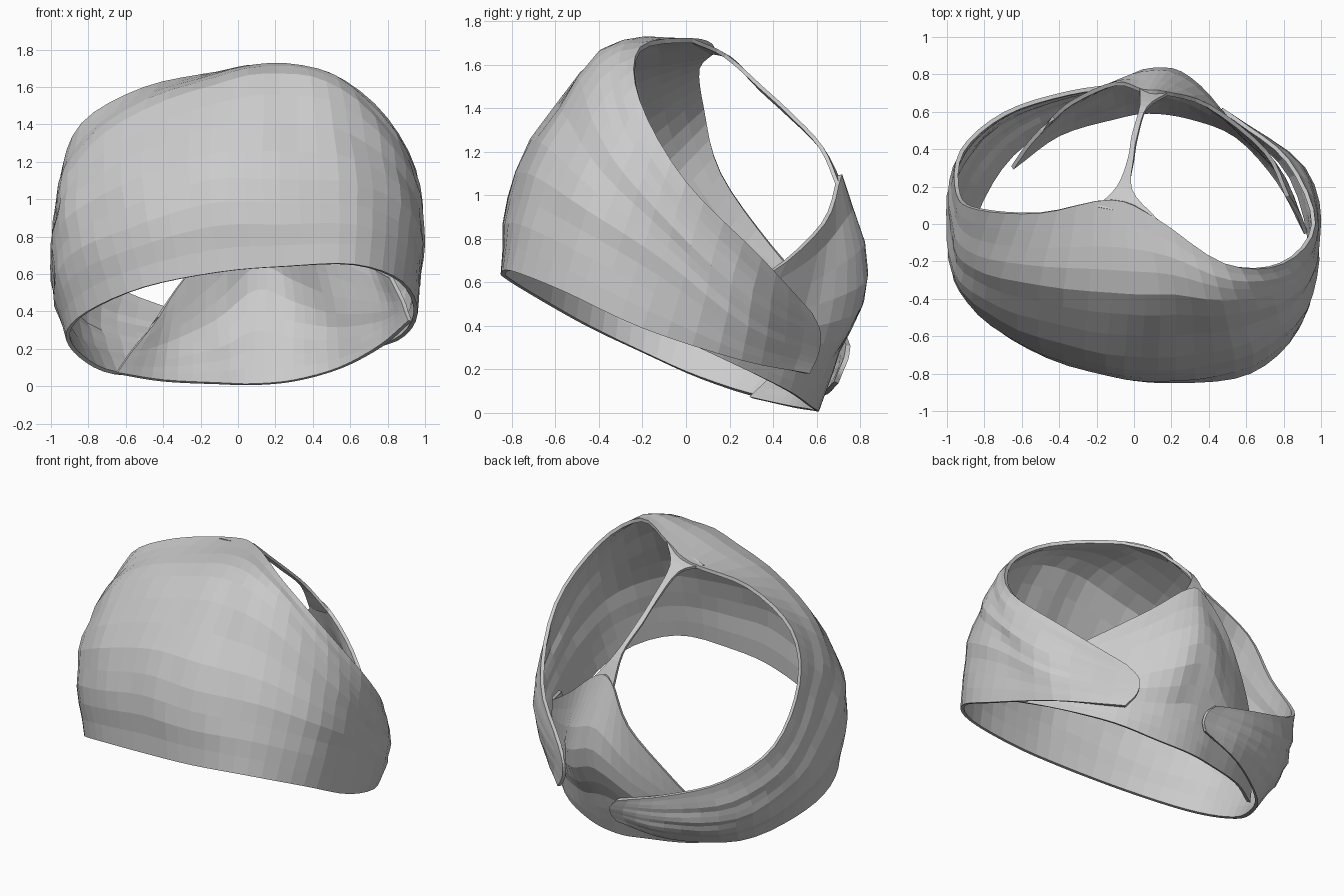
import bpy, bmesh, math
from mathutils import Vector

cube = bpy.data.objects.get("Cube")
if cube:
    bpy.data.objects.remove(cube, do_unlink=True)

fabric = bpy.data.materials.new("light grey fabric")
fabric.use_nodes = True
grey = (0.6, 0.6, 0.6, 1)
fabric.diffuse_color = grey
fabric.node_tree.nodes["Principled BSDF"].inputs["Base Color"].default_value = grey


def resample(points, steps):
    """Smooth curve through the points, with a fixed number of steps per span."""
    pts = [Vector(p) for p in points]
    pts = [2 * pts[0] - pts[1]] + pts + [2 * pts[-1] - pts[-2]]
    out = []
    for i in range(1, len(pts) - 2):
        a, b, c, d = pts[i - 1:i + 3]
        for s in range(steps):
            t = s / steps
            out.append(b + (c - a) * t / 2 + (a - b * 2.5 + c * 2 - d / 2) * t * t
                       + (b * 3 - a - c * 3 + d) * t ** 3 / 2)
    return out + [pts[-2]]


def cloth(name, guides, along, across, pleat=0.0, thickness=0.022):
    """Loft a sheet of cloth across guide curves, ripple it and thicken it."""
    curves = [resample(g, along) for g in guides]
    columns = [resample(col, across) for col in zip(*curves)]
    bm = bmesh.new()
    grid = [[bm.verts.new(p) for p in col] for col in columns]
    for a, b in zip(grid, grid[1:]):
        for j in range(len(a) - 1):
            bm.faces.new((a[j], b[j], b[j + 1], a[j + 1]))
    bm.normal_update()
    # Pleats run lengthwise and fade out at the hems and ends
    rows, last = len(grid[0]) - 1, len(grid) - 1
    shifts = []
    for i, col in enumerate(grid):
        for j, v in enumerate(col):
            fade = math.sin(math.pi * j / rows) * min(1, i / 9, (last - i) / 9)
            wave = math.sin(j * 2.1 + i * 0.13) + 0.5 * math.sin(i * 1.7 + j * 0.9)
            shifts.append((v, v.normal * pleat * fade * wave))
    for v, shift in shifts:
        v.co += shift
    mesh = bpy.data.meshes.new(name)
    bm.to_mesh(mesh)
    bm.free()
    mesh.materials.append(fabric)
    obj = bpy.data.objects.new(name, mesh)
    bpy.context.collection.objects.link(obj)
    solid = obj.modifiers.new("cloth thickness", "SOLIDIFY")
    solid.thickness = thickness
    solid.offset = 0


# Wide front panel, narrowing into a wrap-around strap on each side
lower_hem = [(.02, .69, .14), (-.3, .61, .08), (-.65, .37, .07), (-.84, .07, .16),
             (-.91, -.2, .28), (-.8, -.45, .4), (-.5, -.68, .53), (-.1, -.81, .61),
             (.25, -.84, .64), (.62, -.79, .65), (.87, -.56, .56), (.95, -.2, .39),
             (.84, .25, .245), (.54, .56, .18)]
low_line = [(.05, .71, .19), (-.31, .67, .18), (-.71, .49, .22), (-.94, .18, .4),
            (-.98, -.15, .6), (-.9, -.39, .8), (-.6, -.61, .95), (-.15, -.75, 1.1),
            (.22, -.77, 1.1), (.63, -.68, 1.08), (.91, -.45, .93), (.97, -.1, .7),
            (.89, .28, .4), (.48, .6, .27)]
high_line = [(.04, .735, .25), (-.34, .69, .29), (-.74, .54, .38), (-.96, .27, .6),
             (-.97, 0, .9), (-.9, -.2, 1.13), (-.61, -.3, 1.41), (-.12, -.36, 1.6),
             (.22, -.37, 1.66), (.55, -.4, 1.58), (.87, -.31, 1.25), (.98, -.05, .9),
             (.9, .3, .56), (.47, .61, .37)]
upper_hem = [(-.02, .745, .31), (-.35, .7, .41), (-.69, .59, .55), (-.92, .39, .77),
             (-.94, .16, 1.1), (-.83, .08, 1.4), (-.5, .06, 1.59), (-.12, .13, 1.67),
             (.12, .03, 1.71), (.48, -.21, 1.67), (.79, -.21, 1.43), (.96, 0, 1.06),
             (.82, .34, .71), (.53, .57, .46)]
cloth("front_panel_with_straps", [lower_hem, low_line, high_line, upper_hem], 4, 4, 0.008)

# Back panel, rising to a peak and tucked under both straps
back_hem = [(-.65, .3, .07), (-.4, .48, .03), (-.1, .57, .015), (.08, .6, .01),
            (.3, .57, .03), (.55, .47, .1), (.77, .23, .22), (.92, -.05, .35)]
back_low = [(-.61, .36, .13), (-.39, .54, .14), (-.1, .65, .2), (.09, .7, .29),
            (.3, .65, .25), (.54, .51, .25), (.78, .26, .31), (.9, 0, .4)]
back_middle = [(-.56, .43, .2), (-.37, .6, .29), (-.12, .74, .45), (.1, .83, .64),
               (.3, .78, .57), (.52, .54, .48), (.77, .29, .45), (.88, .05, .46)]
back_edge = [(-.46, .54, .32), (-.33, .65, .52), (-.1, .75, .82), (.05, .71, 1.06),
             (.16, .7, 1.07), (.4, .63, .87), (.7, .39, .65), (.82, .15, .58)]
cloth("back_panel", [back_hem, back_low, back_middle, back_edge], 4, 3, 0.005)

# Narrow bridge joining the back peak to the crown of the front panel
bridge_side_a = [(-.2, .09, 1.66), (-.09, .2, 1.63), (-.03, .35, 1.48), (-.01, .47, 1.37),
                 (.03, .62, 1.22), (.03, .72, 1.03)]
bridge_side_b = [(.12, .03, 1.71), (-.01, .18, 1.64), (0, .35, 1.49), (.02, .47, 1.38),
                 (.07, .62, 1.22), (.19, .7, 1.04)]
cloth("crown_bridge", [bridge_side_a, bridge_side_b], 4, 3, 0.0, 0.018)
